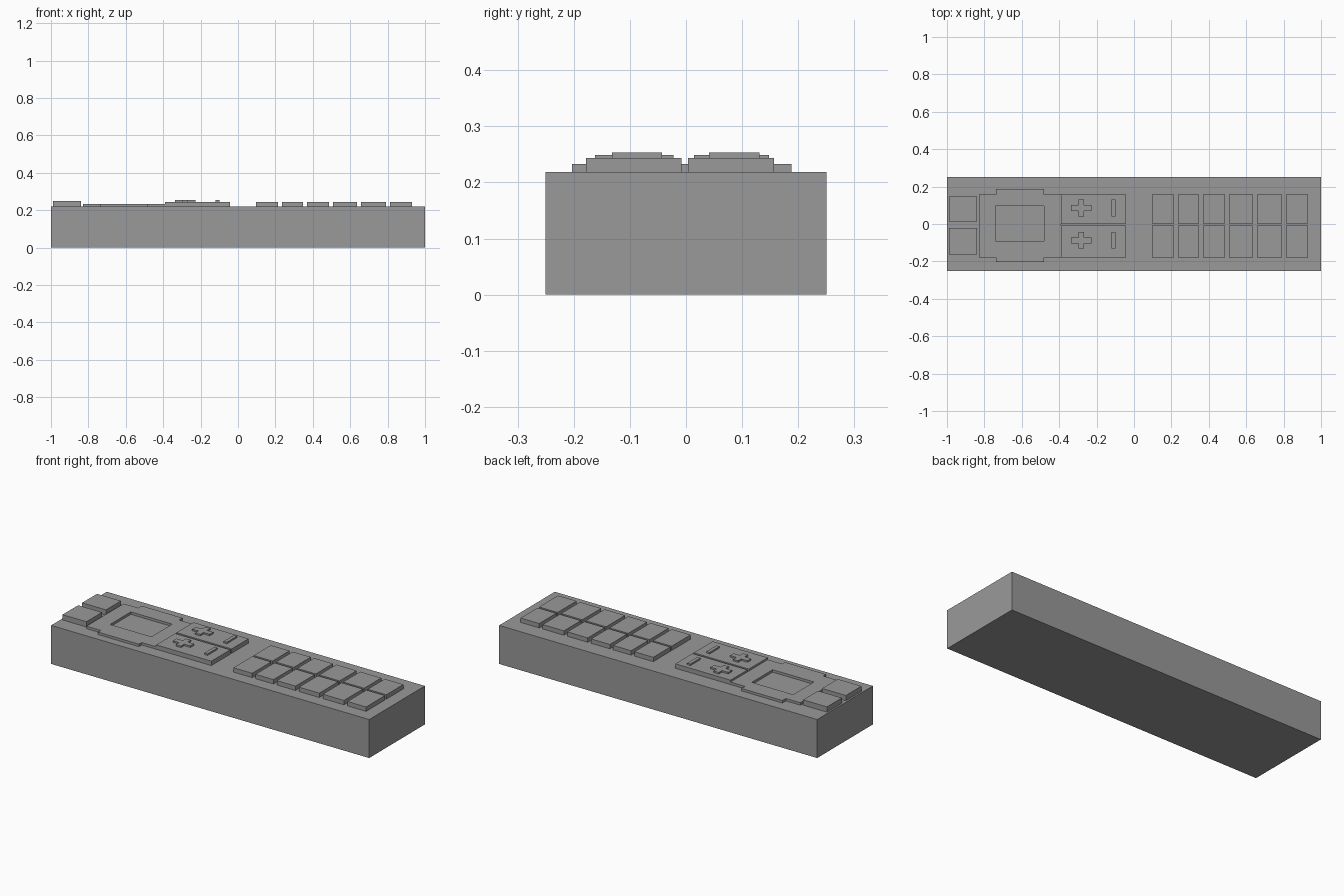
import bpy
import bmesh

cube = bpy.data.objects.get("Cube")
if cube:
    bpy.data.objects.remove(cube, do_unlink=True)

grey = bpy.data.materials.new("plain grey")
grey.use_nodes = True
colour = (0.32, 0.32, 0.32, 1)
grey.diffuse_color = colour
grey.node_tree.nodes["Principled BSDF"].inputs["Base Color"].default_value = colour

TOP = 0.219      # top of the body
KEY_TOP = 0.244  # top of the keys


def prism(name, outline, z0, z1):
    """Extrude a flat outline from z0 up to z1."""
    bm = bmesh.new()
    face = bm.faces.new([bm.verts.new((x, y, z0)) for x, y in outline])
    side = bmesh.ops.extrude_face_region(bm, geom=[face])
    verts = [v for v in side["geom"] if isinstance(v, bmesh.types.BMVert)]
    bmesh.ops.translate(bm, verts=verts, vec=(0, 0, z1 - z0))
    bmesh.ops.recalc_face_normals(bm, faces=bm.faces)
    mesh = bpy.data.meshes.new(name)
    bm.to_mesh(mesh)
    bm.free()
    mesh.materials.append(grey)
    obj = bpy.data.objects.new(name, mesh)
    bpy.context.collection.objects.link(obj)
    return obj


def block(name, xs, ys, z0, z1):
    (x0, x1), (y0, y1) = xs, ys
    return prism(name, [(x0, y0), (x1, y0), (x1, y1), (x0, y1)], z0, z1)


def plus(name, xs, ys, z0, z1):
    """Cross with its arms reaching the given bounds."""
    (x0, x1), (y0, y1) = xs, ys
    cx, cy, t = (x0 + x1) / 2, (y0 + y1) / 2, 0.016
    a, b, c, d = cx - t, cx + t, cy - t, cy + t
    return prism(name, [(a, y0), (b, y0), (b, c), (x1, c), (x1, d), (b, d),
                        (b, y1), (a, y1), (a, d), (x0, d), (x0, c), (a, c)], z0, z1)


# Body
block("body", (-1, 1), (-0.25, 0.25), 0, TOP)

# Screen plate with wider middle and a rectangular recess
l, a, b, r = -0.829, -0.738, -0.481, -0.39
low, high, lo_in, hi_in = -0.203, 0.188, -0.178, 0.157
plate = prism("screen_frame", [(l, lo_in), (a, lo_in), (a, low), (b, low), (b, lo_in), (r, lo_in),
                               (r, hi_in), (b, hi_in), (b, high), (a, high), (a, hi_in), (l, hi_in)],
              TOP, 0.233)
cutter = block("screen_cutter", (-0.741, -0.481), (-0.091, 0.096), 0.2, 0.26)
cutter.hide_render = True
cutter.hide_set(True)
cut = plate.modifiers.new("screen recess", 'BOOLEAN')
cut.operation = 'DIFFERENCE'
cut.solver = 'EXACT'
cut.object = cutter

# Two rows: key bounds, end button bounds, sign bounds
rows = {
    "front": ((-0.178, -0.008), (-0.162, -0.022), (-0.132, -0.043)),
    "back": ((0.004, 0.157), (0.014, 0.148), (0.041, 0.131)),
}
columns = [(0.096, 0.214), (0.235, 0.348), (0.369, 0.487),
           (0.508, 0.636), (0.658, 0.791), (0.813, 0.93)]

for row, (key_y, end_y, sign_y) in rows.items():
    # Taller buttons at the end
    block(row + "_end_button", (-0.99, -0.84), end_y, TOP, 0.249)
    # Rocker pad with raised plus and minus
    block(row + "_rocker", (-0.39, -0.043), key_y, TOP, KEY_TOP)
    plus(row + "_plus_sign", (-0.337, -0.227), sign_y, KEY_TOP, 0.253)
    block(row + "_minus_sign", (-0.119, -0.099), sign_y, KEY_TOP, 0.253)
    # Number keys
    for i, xs in enumerate(columns):
        block(f"{row}_key_{i + 1}", xs, key_y, TOP, KEY_TOP)
